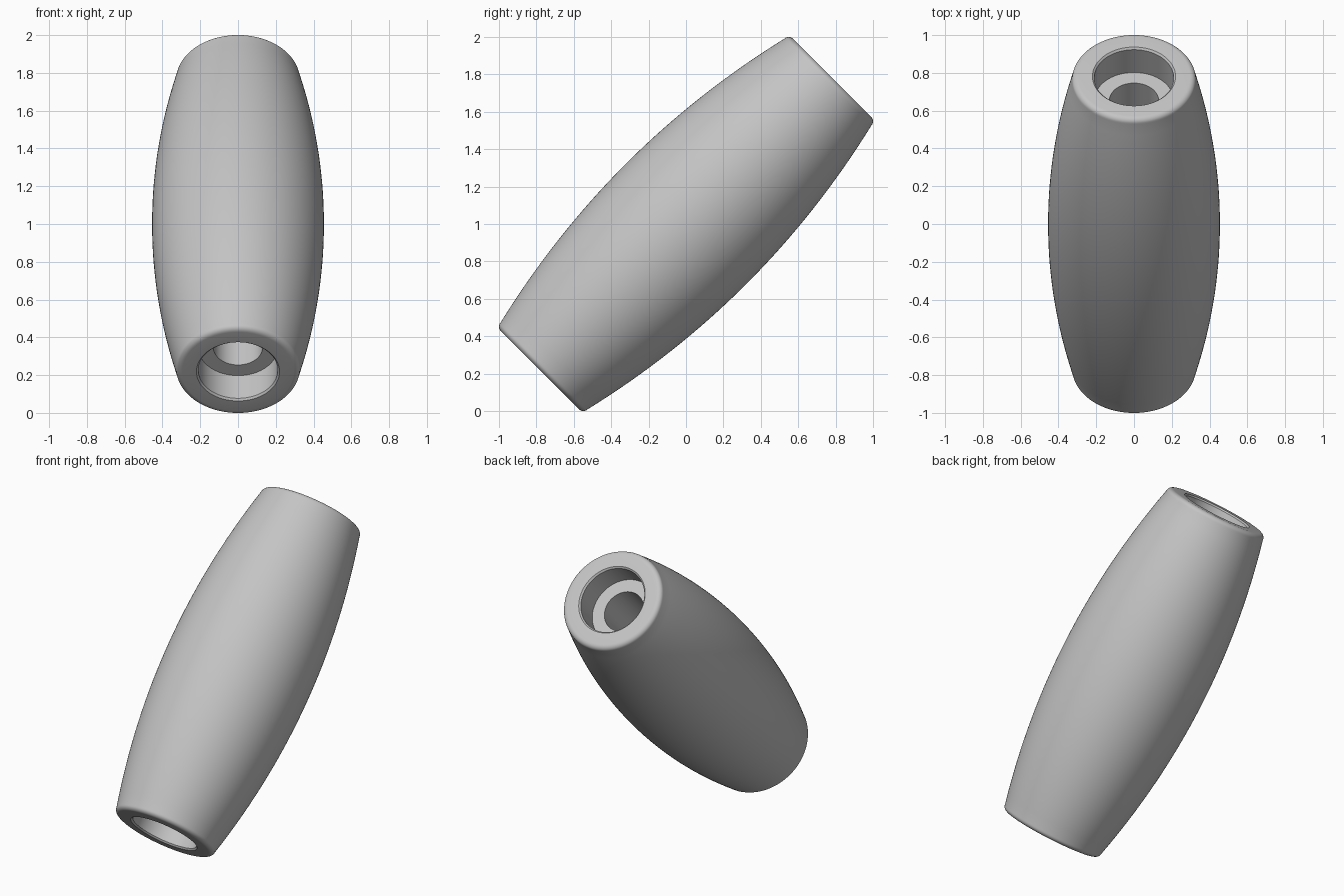
import bpy, bmesh, math
from mathutils import Matrix, Vector

cube = bpy.data.objects.get("Cube")
if cube:
    bpy.data.objects.remove(cube)

# Main dimensions
HALF = 1.105          # half length along the axis
BELLY = 0.455         # largest radius
SHOULDER = 1.075      # where the edge rounding begins
ROUND_R = 0.033       # edge rounding radius
BORE, POCKET, RIM = 0.13, 0.21, 0.22
DEPTH = 0.18          # depth of the end pockets
SEGMENTS = 128

grey = bpy.data.materials.new("light_grey")
grey.use_nodes = True
colour = (0.55, 0.55, 0.55, 1)
grey.diffuse_color = colour
grey.node_tree.nodes["Principled BSDF"].inputs["Base Color"].default_value = colour


def half_profile():
    """(radius, height) pairs from the belly to the bore, upper half."""
    shoulder_r = 0.328
    curve = (BELLY - shoulder_r) / SHOULDER ** 2
    pts = []
    # barrel curve
    for i in range(17):
        h = SHOULDER * i / 16
        pts.append((BELLY - curve * h * h, h))
    # rounded outer edge
    for i in range(1, 7):
        a = math.radians(90) * i / 6
        pts.append((shoulder_r - ROUND_R * (1 - math.cos(a)),
                    SHOULDER + (HALF - SHOULDER) * math.sin(a)))
    # chamfered pocket and ledge down to the through bore
    pts += [(RIM, HALF), (POCKET, HALF - 0.01),
            (POCKET, HALF - DEPTH), (BORE, HALF - DEPTH)]
    return pts


# Closed cross-section: upper half plus its mirror
upper = half_profile()
lower = [(r, -h) for r, h in reversed(upper[1:])]
section = upper + lower

# Revolve the section
bm = bmesh.new()
verts = [bm.verts.new((r, 0, h)) for r, h in section]
edges = [bm.edges.new((verts[i - 1], verts[i])) for i in range(len(verts))]
bmesh.ops.spin(bm, geom=verts + edges, cent=Vector(), axis=(0, 0, 1),
               angle=math.tau, steps=SEGMENTS, use_duplicate=False)
bmesh.ops.remove_doubles(bm, verts=bm.verts, dist=0.0005)
bmesh.ops.recalc_face_normals(bm, faces=bm.faces)

# Lean the axis back and raise to the ground
bm.transform(Matrix.Translation((0, 0, 1)) @ Matrix.Rotation(math.radians(-45), 4, 'X'))
mesh = bpy.data.meshes.new("barrel_roller")
bm.to_mesh(mesh)
bm.free()
mesh.materials.append(grey)
roller = bpy.data.objects.new("barrel_roller", mesh)
bpy.context.collection.objects.link(roller)

bpy.ops.object.select_all(action='DESELECT')
roller.select_set(True)
bpy.context.view_layer.objects.active = roller
bpy.ops.object.shade_smooth_by_angle(angle=math.radians(30))
